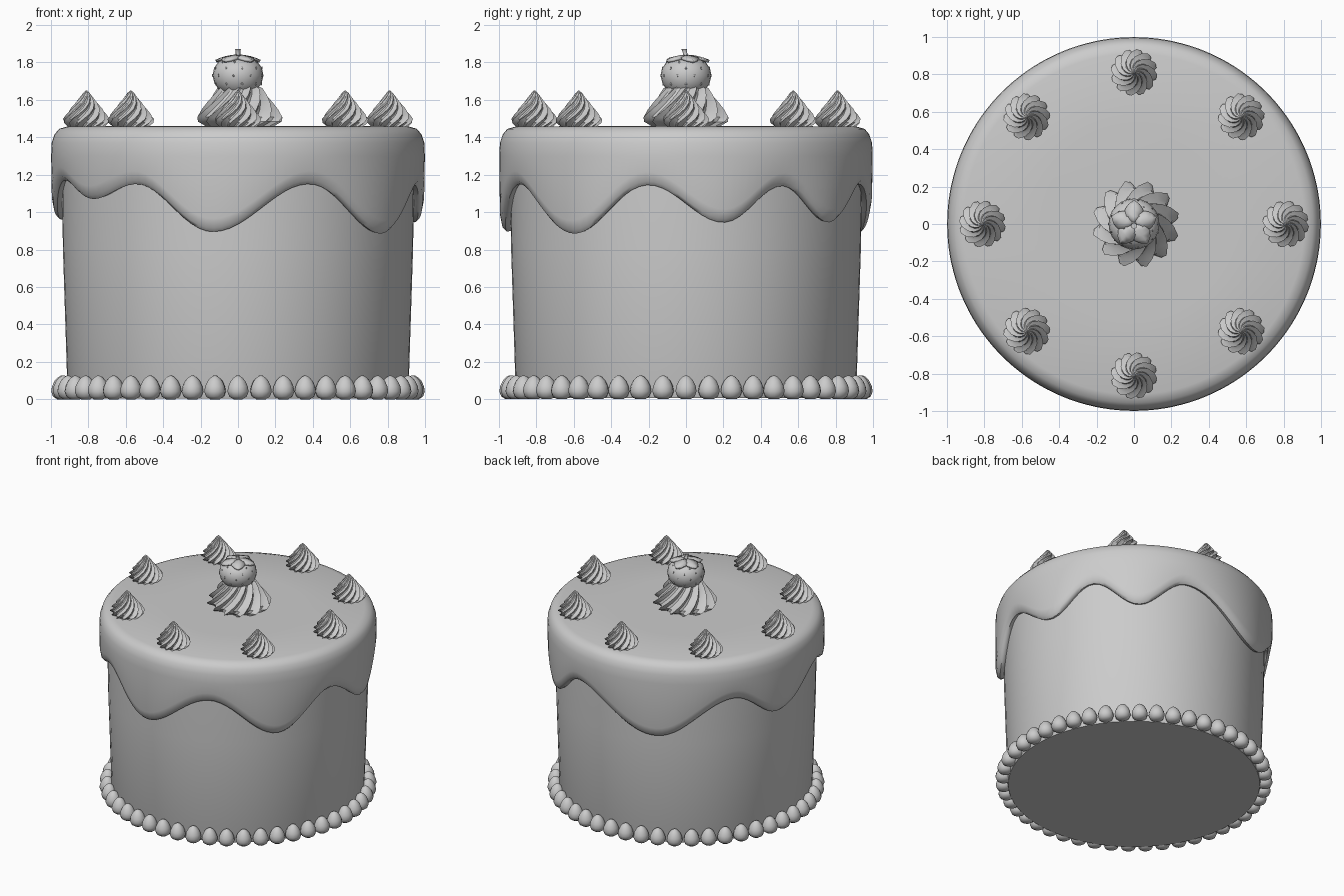
import bpy, bmesh, math
from math import cos, sin, pi, tau, radians
from mathutils import Matrix, Vector

if "Cube" in bpy.data.objects:
    bpy.data.objects.remove(bpy.data.objects["Cube"])

grey = bpy.data.materials.new("plain grey")
grey.use_nodes = True
COLOUR = (0.6, 0.6, 0.6, 1)
grey.diffuse_color = COLOUR
grey.node_tree.nodes["Principled BSDF"].inputs["Base Color"].default_value = COLOUR


def make_object(name, bm, smooth=None):
    bmesh.ops.recalc_face_normals(bm, faces=bm.faces)
    mesh = bpy.data.meshes.new(name)
    bm.to_mesh(mesh)
    bm.free()
    mesh.materials.append(grey)
    obj = bpy.data.objects.new(name, mesh)
    bpy.context.collection.objects.link(obj)
    if smooth:
        bpy.ops.object.select_all(action='DESELECT')
        obj.select_set(True)
        bpy.context.view_layer.objects.active = obj
        bpy.ops.object.shade_smooth_by_angle(angle=radians(smooth))
    return obj


def copy_around(source, name, count, radius):
    """Repeat one mesh in a ring, each copy turned to face outward."""
    for i in range(count):
        a = tau * i / count
        obj = source if i == 0 else source.copy()
        obj.name = f"{name}_{i + 1}"
        obj.location = (radius * cos(a), radius * sin(a), source.location.z)
        obj.rotation_euler.z = a
        if i:
            bpy.context.collection.objects.link(obj)


def loft(bm, steps, sides, point):
    """Skin rings of point(step, angle), capping both ends."""
    rings = [[bm.verts.new(point(s, tau * i / sides)) for i in range(sides)]
             for s in steps]
    for low, high in zip(rings, rings[1:]):
        for i in range(sides):
            j = (i + 1) % sides
            bm.faces.new((low[i], low[j], high[j], high[i]))
    bm.faces.new(rings[0])
    bm.faces.new(rings[-1])


def revolve(profile, sides):
    bm = bmesh.new()
    loft(bm, profile, sides, lambda p, a: (p[0] * cos(a), p[0] * sin(a), p[1]))
    return bm


# Cake body, slightly wider at the top
make_object("cake_body", revolve([(0.905, 0.005), (0.91, 0.02), (0.935, 0.8),
                                  (0.94, 1.1), (0.94, 1.4)], 64), 40)

# Icing with a wavy lower edge: (degrees, height) of each crest and drip
DRIPS = [(-12, 1.145), (12, 0.945), (32, 1.14), (52, 0.945), (73, 1.15),
         (112, 0.87), (146, 1.15), (168, 0.96), (197, 1.17), (217, 1.07),
         (236, 1.15), (262, 0.895), (293, 1.15), (322, 0.885), (348, 1.145)]


def icing_edge(angle):
    d = math.degrees(angle)
    if d > 348:
        d -= 360
    for (d0, z0), (d1, z1) in zip(DRIPS, DRIPS[1:]):
        if d0 <= d <= d1:
            return z0 + (z1 - z0) * (1 - cos(pi * (d - d0) / (d1 - d0))) / 2


def icing_point(step, angle):
    r, fixed, lift = step
    z = fixed if fixed else icing_edge(angle) + lift
    return r * cos(angle), r * sin(angle), z


bm = bmesh.new()
loft(bm, [(0.92, 0, 0.03), (0.945, 0, 0.005), (0.965, 0, 0), (0.985, 0, 0.02),
          (0.995, 0, 0.07), (0.998, 1.3, 0), (0.995, 1.37, 0),
          (0.98, 1.415, 0), (0.955, 1.445, 0), (0.91, 1.458, 0),
          (0.5, 1.46, 0)], 144, icing_point)
make_object("icing", bm, 50)

# Piped beads around the base
bead = make_object("base_bead", revolve(
    [(0.025, 0), (0.048, 0.015), (0.058, 0.042), (0.053, 0.07),
     (0.04, 0.098), (0.022, 0.118), (0.007, 0.126)], 14), 60)
copy_around(bead, "base_bead", 48, 0.94)


# Piped cream: a ridged cone, twisted as it rises
def swirl(name, profile, lobes, twist, depth):
    top = profile[-1][1]

    def point(p, a):
        ridge = 1 - depth * abs(sin(a * lobes / 2)) ** 0.7
        turned = a + twist * p[1] / top
        return p[0] * ridge * cos(turned), p[0] * ridge * sin(turned), p[1]

    bm = bmesh.new()
    loft(bm, profile, lobes * 4, point)
    obj = make_object(name, bm, 28)
    obj.location.z = 1.458
    return obj


small = swirl("cream_dollop", [(0.1, 0), (0.122, 0.02), (0.125, 0.04),
                               (0.108, 0.065), (0.085, 0.095), (0.06, 0.125),
                               (0.037, 0.153), (0.018, 0.178), (0.003, 0.192)],
              12, 2.0, 0.2)
copy_around(small, "cream_dollop", 8, 0.81)
middle = swirl("middle_cream", [(0.18, 0), (0.225, 0.025), (0.235, 0.05),
                                (0.205, 0.09), (0.175, 0.13), (0.145, 0.17),
                                (0.12, 0.205), (0.08, 0.22)], 12, 1.1, 0.2)
middle.location.x = 0.01

# Berry on the middle cream
BERRY = [(0.05, 1.62), (0.095, 1.645), (0.125, 1.685), (0.136, 1.73),
         (0.128, 1.77), (0.105, 1.802), (0.07, 1.82), (0.02, 1.825)]
make_object("berry", revolve(BERRY, 24), 60)

# Seeds scattered in staggered rows
bm = bmesh.new()
for row, (r, z) in enumerate(BERRY[2:6]):
    for i in range(9):
        a = tau * (i + row % 2 / 2) / 9
        place = (Matrix.Translation((r * cos(a), r * sin(a), z))
                 @ Matrix.Rotation(a, 4, 'Z') @ Matrix.Diagonal((0.5, 0.8, 1.3, 1)))
        bmesh.ops.create_icosphere(bm, subdivisions=1, radius=0.007, matrix=place)
make_object("berry_seeds", bm)

# Leaves: pointed ovals drooping over the berry
bm = bmesh.new()
for i in range(5):
    spin = Matrix.Rotation(tau * i / 5 + pi / 2, 4, 'Z')
    rows = []
    for t, width in ((0.01, 0.012), (0.04, 0.04), (0.075, 0.05),
                     (0.105, 0.032), (0.125, 0.004)):
        height = 1.842 - 1.8 * t * t
        rows.append([bm.verts.new(spin @ Vector((t, s * width, height - abs(s) * 0.006)))
                     for s in (-1, 0, 1)])
    for a, b in zip(rows, rows[1:]):
        for k in (0, 1):
            bm.faces.new((a[k], b[k], b[k + 1], a[k + 1]))
leaves = make_object("berry_leaves", bm, 40)
solid = leaves.modifiers.new("thickness", 'SOLIDIFY')
solid.thickness = 0.012

# Stem
bm = revolve([(0.02, 1.83), (0.012, 1.845), (0.013, 1.865), (0.016, 1.872)], 10)
for v in bm.verts:
    v.co.y -= (v.co.z - 1.83) * 0.25
make_object("berry_stem", bm, 40)
